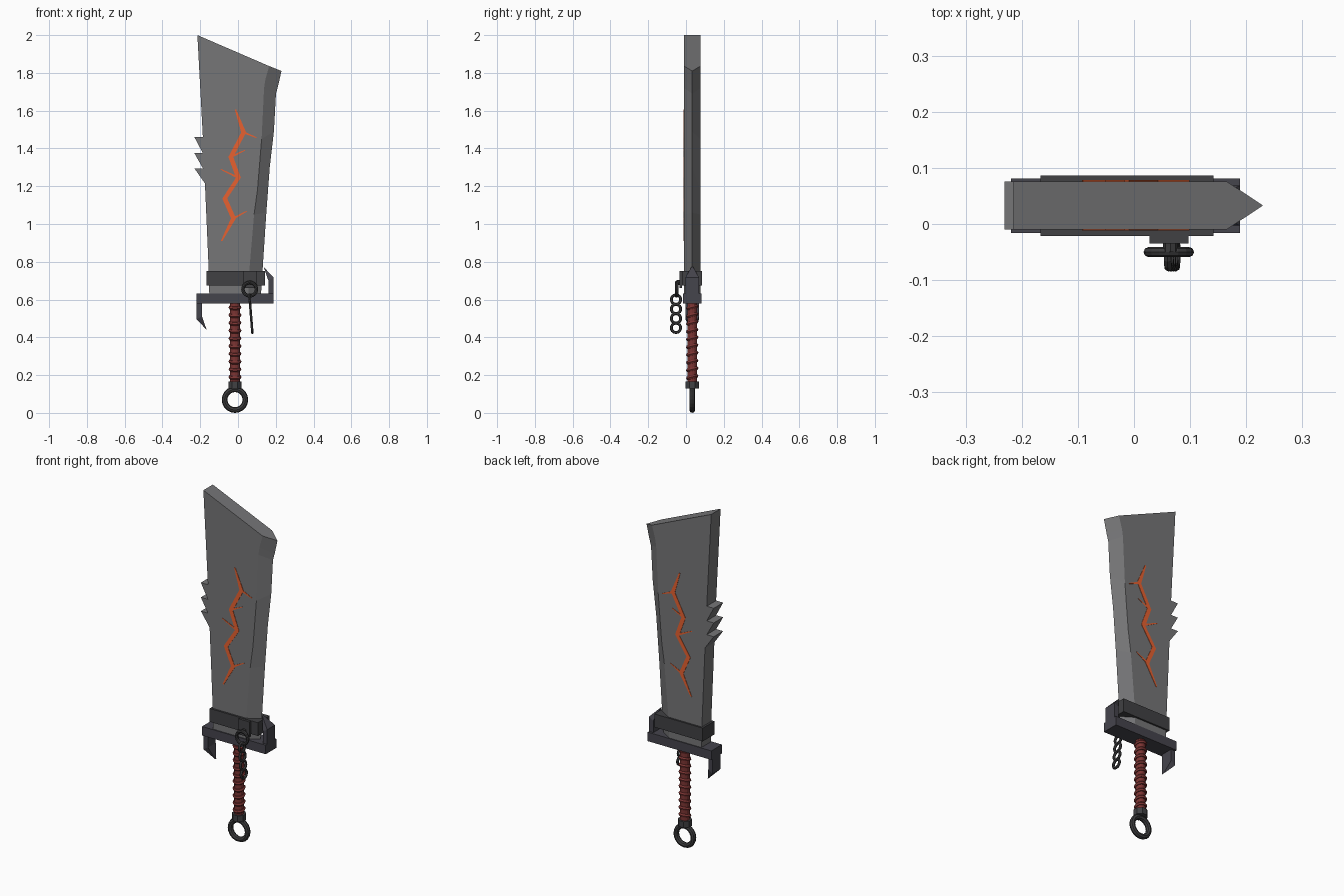
import bpy, bmesh, math
from mathutils import Vector

if "Cube" in bpy.data.objects:
    bpy.data.objects.remove(bpy.data.objects["Cube"])

MID = 0.033      # centre plane of the blade in y
HALF = 0.043     # half thickness of the blade
GRIP_X = -0.016


def material(name, rgb):
    m = bpy.data.materials.new(name)
    m.use_nodes = True
    m.diffuse_color = (*rgb, 1)
    bsdf = next(n for n in m.node_tree.nodes if n.type == 'BSDF_PRINCIPLED')
    bsdf.inputs["Base Color"].default_value = (*rgb, 1)
    return m


STEEL = material("blade steel", (0.18, 0.18, 0.185))
IRON = material("dark iron", (0.052, 0.052, 0.056))
GUARD = material("guard iron", (0.06, 0.058, 0.073))
CHAIN = material("chain iron", (0.045, 0.045, 0.047))
WRAP = material("red wrap", (0.2, 0.035, 0.033))
GLOW = material("glowing orange", (0.8, 0.12, 0.03))


def finish(name, bm, mat):
    bmesh.ops.recalc_face_normals(bm, faces=bm.faces)
    mesh = bpy.data.meshes.new(name)
    bm.to_mesh(mesh)
    bm.free()
    ob = bpy.data.objects.new(name, mesh)
    bpy.context.collection.objects.link(ob)
    mesh.materials.append(mat)
    return ob


def prism(bm, outline, halves, y=MID):
    """Extrude an x-z outline along y; each corner has its own half width."""
    a = [bm.verts.new((x, y - h, z)) for (x, z), h in zip(outline, halves)]
    b = [bm.verts.new((x, y + h, z)) for (x, z), h in zip(outline, halves)]
    bm.faces.new(a)
    bm.faces.new(b[::-1])
    for i in range(len(a)):
        j = (i + 1) % len(a)
        bm.faces.new((a[i], b[i], b[j], a[j]))


def box(name, x0, x1, y0, y1, z0, z1, mat):
    bm = bmesh.new()
    prism(bm, [(x0, z0), (x1, z0), (x1, z1), (x0, z1)],
          [(y1 - y0) / 2] * 4, (y0 + y1) / 2)
    return finish(name, bm, mat)


def torus(name, loc, rot, major, minor, mat, seg=16, sides=8):
    bpy.ops.mesh.primitive_torus_add(location=loc, rotation=rot, major_radius=major,
                                     minor_radius=minor, major_segments=seg,
                                     minor_segments=sides)
    ob = bpy.context.object
    ob.name = name
    ob.data.materials.append(mat)
    return ob


def cylinder(name, loc, radius, depth, mat, sides=12, rot=(0, 0, 0)):
    bpy.ops.mesh.primitive_cylinder_add(vertices=sides, radius=radius, depth=depth,
                                        location=loc, rotation=rot)
    ob = bpy.context.object
    ob.name = name
    ob.data.materials.append(mat)
    return ob


# Blade: toothed spine, flat sides and a bevelled cutting edge
spine = [(-0.152, 0.63), (-0.155, 0.755), (-0.175, 1.215)]
for z in (1.295, 1.375, 1.46):
    spine += [(-0.231, z), (-0.186, z)]
spine.append((-0.215, 2.0))
bevel = [(0.165, 1.836), (0.145, 1.765), (0.138, 1.72), (0.125, 1.45),
         (0.103, 1.18), (0.085, 1.05), (0.06, 0.755), (0.055, 0.63)]
edge = [(0.23, 1.81), (0.212, 1.73), (0.201, 1.69), (0.19, 1.49),
        (0.168, 1.3), (0.15, 1.06), (0.13, 0.755), (0.122, 0.63)]
bm = bmesh.new()
sides = []
for s in (-1, 1):
    sides.append([bm.verts.new((x, MID + s * HALF, z)) for x, z in spine + bevel])
    bm.faces.new(sides[-1])
front, back = sides
tip = [bm.verts.new((x, MID, z)) for x, z in edge]
n = len(spine)
for i in range(n - 1):
    bm.faces.new((front[i], front[i + 1], back[i + 1], back[i]))
for side in sides:
    for i in range(len(edge) - 1):
        bm.faces.new((side[n + i], side[n + i + 1], tip[i + 1], tip[i]))
bm.faces.new((front[n - 1], front[n], tip[0], back[n], back[n - 1]))
bm.faces.new((front[0], front[-1], tip[-1], back[-1], back[0]))
finish("blade", bm, STEEL)

# Glowing crack with side branches, on both faces of the blade
crack = [(-0.013, 1.605), (0.03, 1.485), (-0.038, 1.355), (0.002, 1.245),
         (-0.07, 1.135), (-0.024, 1.03), (-0.087, 0.91)]
branches = [[(0.03, 1.485), (0.098, 1.457)], [(-0.038, 1.355), (0.036, 1.39)],
            [(0.002, 1.245), (-0.092, 1.29)], [(-0.024, 1.03), (0.047, 1.068)]]


def strip(bm, path, widths, y):
    pts = [Vector(p) for p in path]
    left, right = [], []
    for i, p in enumerate(pts):
        d = pts[min(i + 1, len(pts) - 1)] - pts[max(i - 1, 0)]
        # horizontal offset for the upright crack, perpendicular for branches
        off = Vector((1, 0)) if len(pts) > 2 else Vector((-d.y, d.x)).normalized()
        left.append(p - off * widths[i])
        right.append(p + off * widths[i])
    for i in range(len(pts) - 1):
        prism(bm, [left[i], right[i], right[i + 1], left[i + 1]], [0.002] * 4, y)


for name, y in (("front_crack", MID - HALF), ("back_crack", MID + HALF)):
    bm = bmesh.new()
    strip(bm, crack, [0.004] + [0.013] * 5 + [0.004], y)
    for b in branches:
        strip(bm, b, [0.006, 0.002], y)
    finish(name, bm, GLOW)

# Collar and crossguard
box("collar", -0.167, 0.142, -0.021, 0.086, 0.675, 0.752, IRON)
box("crossguard", -0.219, 0.189, -0.016, 0.081, 0.58, 0.632, GUARD)

# Hooks at the guard ends: one down, one up, turned half way round
post = [(-0.204, 0.585), (-0.204, 0.495), (-0.176, 0.512), (-0.176, 0.585)]
claw = [(-0.204, 0.495), (-0.151, 0.44), (-0.176, 0.512)]
for name, s in (("lower_hook", 1), ("upper_hook", -1)):
    bm = bmesh.new()
    for shape, halves in ((post, [0.036] * 4), (claw, [0.036, 0.005, 0.036])):
        prism(bm, [(-0.015 + s * x, 0.606 + s * (z - 0.606)) for x, z in shape], halves)
    finish(name, bm, GUARD)

# Grip with slanted wrap rings
cylinder("grip_core", (GRIP_X, MID, 0.37), 0.026, 0.43, WRAP)
for i in range(10):
    torus("grip_wrap", (GRIP_X, MID, 0.19 + i * 0.041), (math.radians(14), 0, 0),
          0.024, 0.0105, WRAP, 14, 6)

# Pommel cap and ring
cylinder("pommel_cap", (GRIP_X, MID, 0.148), 0.038, 0.036, IRON, 8,
         (0, 0, math.radians(22.5)))
torus("pommel_ring", (GRIP_X, MID, 0.07), (math.pi / 2, 0, 0), 0.055, 0.015, CHAIN, 20)

# Chain mount, ring and hanging links
box("chain_plate", 0.028, 0.097, -0.035, -0.02, 0.66, 0.75, IRON)
cylinder("chain_pin", (0.065, -0.04, 0.69), 0.013, 0.02, CHAIN, 8, (math.pi / 2, 0, 0))
torus("chain_ring", (0.062, -0.05, 0.655), (math.pi / 2, 0, 0), 0.036, 0.009, CHAIN)
for i in range(4):
    torus("chain_link", (0.062 + i * 0.004, -0.053, 0.6 - i * 0.05),
          (0, math.radians(85), 0), 0.025, 0.0075, CHAIN, 14, 6)
